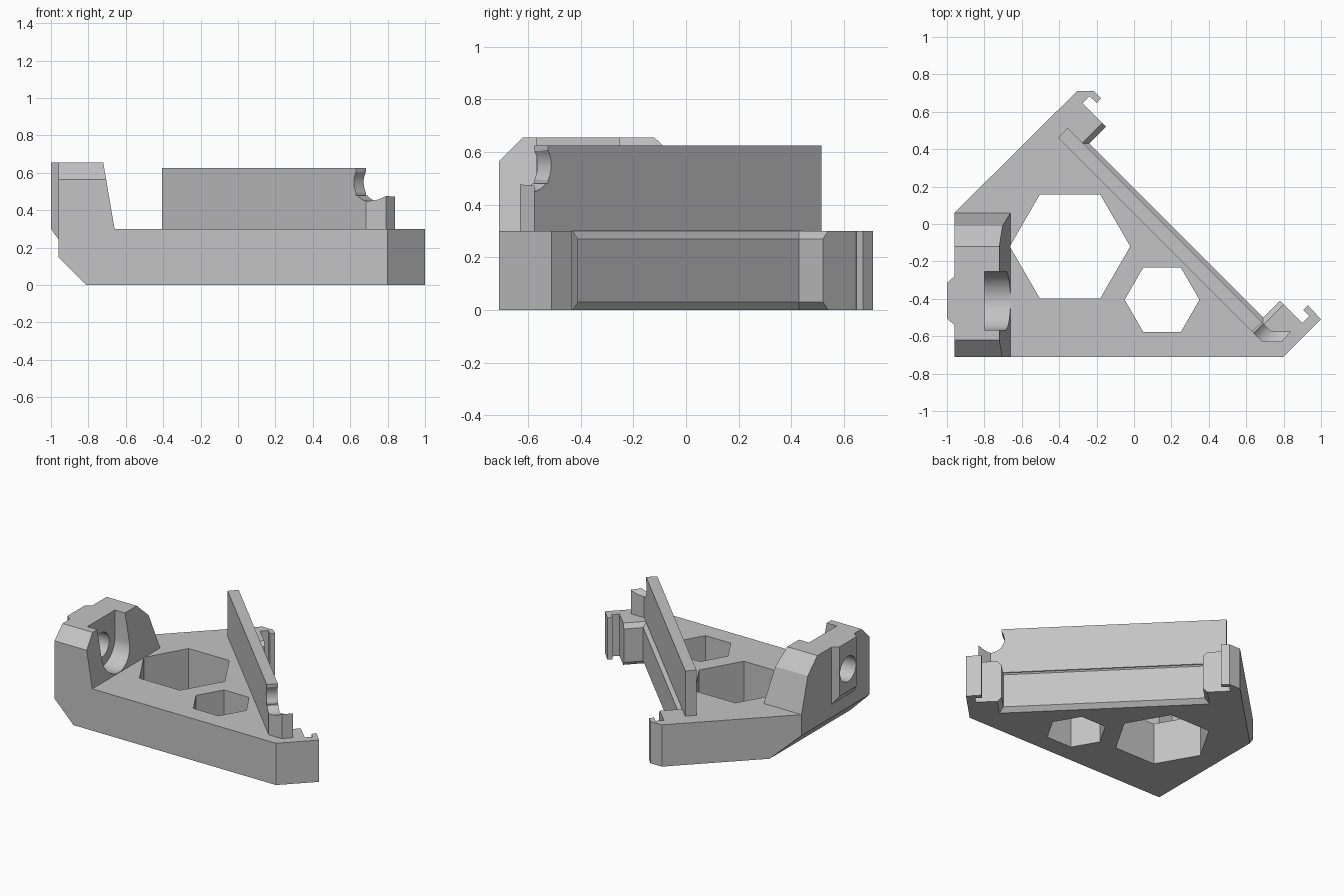
import bpy, bmesh, math
from mathutils import Vector, Matrix

cube = bpy.data.objects.get("Cube")
if cube:
    bpy.data.objects.remove(cube, do_unlink=True)

grey = bpy.data.materials.new("plain grey")
grey.use_nodes = True
colour = (0.55, 0.55, 0.55, 1)
grey.diffuse_color = colour
grey.node_tree.nodes["Principled BSDF"].inputs["Base Color"].default_value = colour


def loft(name, rings):
    """Closed solid through a list of equal-length rings of points."""
    bm = bmesh.new()
    loops = [[bm.verts.new(p) for p in ring] for ring in rings]
    n = len(loops[0])
    for low, high in zip(loops, loops[1:]):
        for i in range(n):
            j = (i + 1) % n
            bm.faces.new((low[i], low[j], high[j], high[i]))
    bm.faces.new(loops[0][::-1])
    bm.faces.new(loops[-1])
    bmesh.ops.recalc_face_normals(bm, faces=bm.faces)
    mesh = bpy.data.meshes.new(name)
    bm.to_mesh(mesh)
    bm.free()
    mesh.materials.append(grey)
    obj = bpy.data.objects.new(name, mesh)
    bpy.context.collection.objects.link(obj)
    return obj


def prism(name, points, low, high, place=lambda a, b, c: (a, b, c)):
    """Extrude a flat outline between two levels."""
    return loft(name, [[place(a, b, c) for a, b in points] for c in (low, high)])


def ngon(x, y, radius, sides):
    return [(x + radius * math.cos(math.tau * i / sides),
             y + radius * math.sin(math.tau * i / sides)) for i in range(sides)]


def cut(obj, *cutters):
    """Subtract the cutters, then discard them."""
    bpy.context.view_layer.objects.active = obj
    for cutter in cutters:
        cutter.hide_render = True
        mod = obj.modifiers.new("cut", "BOOLEAN")
        mod.operation, mod.solver, mod.object = "DIFFERENCE", "EXACT", cutter
        bpy.ops.object.modifier_apply(modifier=mod.name)
        bpy.data.objects.remove(cutter, do_unlink=True)


def smooth(obj):
    bpy.ops.object.select_all(action="DESELECT")
    obj.select_set(True)
    bpy.context.view_layer.objects.active = obj
    bpy.ops.object.shade_smooth_by_angle(angle=math.radians(25))


def along_x(y, z, x):
    return (x, y, z)


def along_y(x, z, y):
    return (x, y, z)


# Base plate: outline with two hooked ends and a recessed diagonal edge
TOP = 0.3
BEVEL = 0.03
front_hook = [(-0.96, -0.71), (0.8, -0.71), (1, -0.51), (0.93, -0.435),
              (0.904, -0.46), (0.936, -0.492), (0.9, -0.53)]
recess = [(0.78, -0.41), (0.69, -0.5), (-0.24, 0.43), (-0.15, 0.52)]
back_hook = [(-0.275, 0.645), (-0.237, 0.683), (-0.2, 0.647), (-0.176, 0.672),
             (-0.215, 0.71), (-0.305, 0.71), (-0.96, 0.06)]
s = 0.02
shifts = [(s, -s), (0, -2 * s), (-2 * s, 0), (-s, s)]
wide = [(x + dx, y + dy) for (x, y), (dx, dy) in zip(recess, shifts)]


def base_ring(edge, z):
    return [(x, y, z) for x, y in front_hook + edge + back_hook]


base = loft("base_plate", [base_ring(wide, 0), base_ring(recess, BEVEL),
                           base_ring(recess, TOP - BEVEL), base_ring(wide, TOP)])

# Hexagonal openings and the chamfer under the left side
cut(base,
    prism("large_hexagon", ngon(-0.342, -0.12, 0.322, 6), -0.1, 0.5),
    prism("small_hexagon", ngon(0.15, -0.405, 0.2, 6), -0.1, 0.5),
    prism("chamfer", [(-1.06, 0.25), (-1.06, -0.1), (-0.71, -0.1)], -1, 1, along_y))

# Diagonal wall with its low end stop, both notched by one round channel
wall = prism("diagonal_wall", [(-0.405, 0.46), (0.63, -0.575), (0.685, -0.525),
                               (-0.355, 0.515)], TOP, 0.625)
stop = prism("wall_end_stop", [(0.63, -0.575), (0.685, -0.63), (0.79, -0.63),
                               (0.84, -0.575), (0.735, -0.575), (0.685, -0.525)],
             TOP, 0.48)
across = Vector((1, -1, 0)).normalized()
through = Vector((1, 1, 0)).normalized()


def along_channel(a, b, c):
    return Vector((0.69, -0.635, 0.55)) + across * a + through * c + Vector((0, 0, b))


for part in (wall, stop):
    cut(part, prism("channel", ngon(0, 0, 0.1, 48), -0.4, 0.4, along_channel))
    smooth(part)

# Upright block with a leaning inner face
block_side = [(-0.71, TOP), (0.06, TOP), (-0.01, 0.55), (-0.12, 0.655),
              (-0.62, 0.655), (-0.71, 0.565)]
block = loft("upright_block", [
    [(-0.96, y, z) for y, z in block_side],
    [(-0.66 - 0.17 * (z - TOP), y, z) for y, z in block_side]])

# Raised pad on the outer face, tapered at the sides and bottom
pad = loft("outer_pad", [
    [(-0.96, -0.54, 0.245), (-0.96, -0.28, 0.245), (-0.96, -0.28, 0.655), (-0.96, -0.54, 0.655)],
    [(-1, -0.505, TOP), (-1, -0.315, TOP), (-1, -0.315, 0.655), (-1, -0.505, 0.655)]])

# Round-bottomed pocket in the block, and a bore through block and pad
HOLE_Y, HOLE_Z, POCKET = -0.41, 0.46, 0.157
arc = [(HOLE_Y + POCKET * math.cos(a), HOLE_Z + POCKET * math.sin(a))
       for a in (math.pi + math.pi * i / 24 for i in range(25))]
pocket_side = arc + [(HOLE_Y + POCKET, 0.8), (HOLE_Y - POCKET, 0.8)]
cut(block, prism("pocket", pocket_side, -0.8, -0.5, along_x))
for part in (block, pad):
    cut(part, prism("bore", ngon(HOLE_Y, HOLE_Z, 0.09, 40), -1.2, -0.7, along_x))
    smooth(part)
